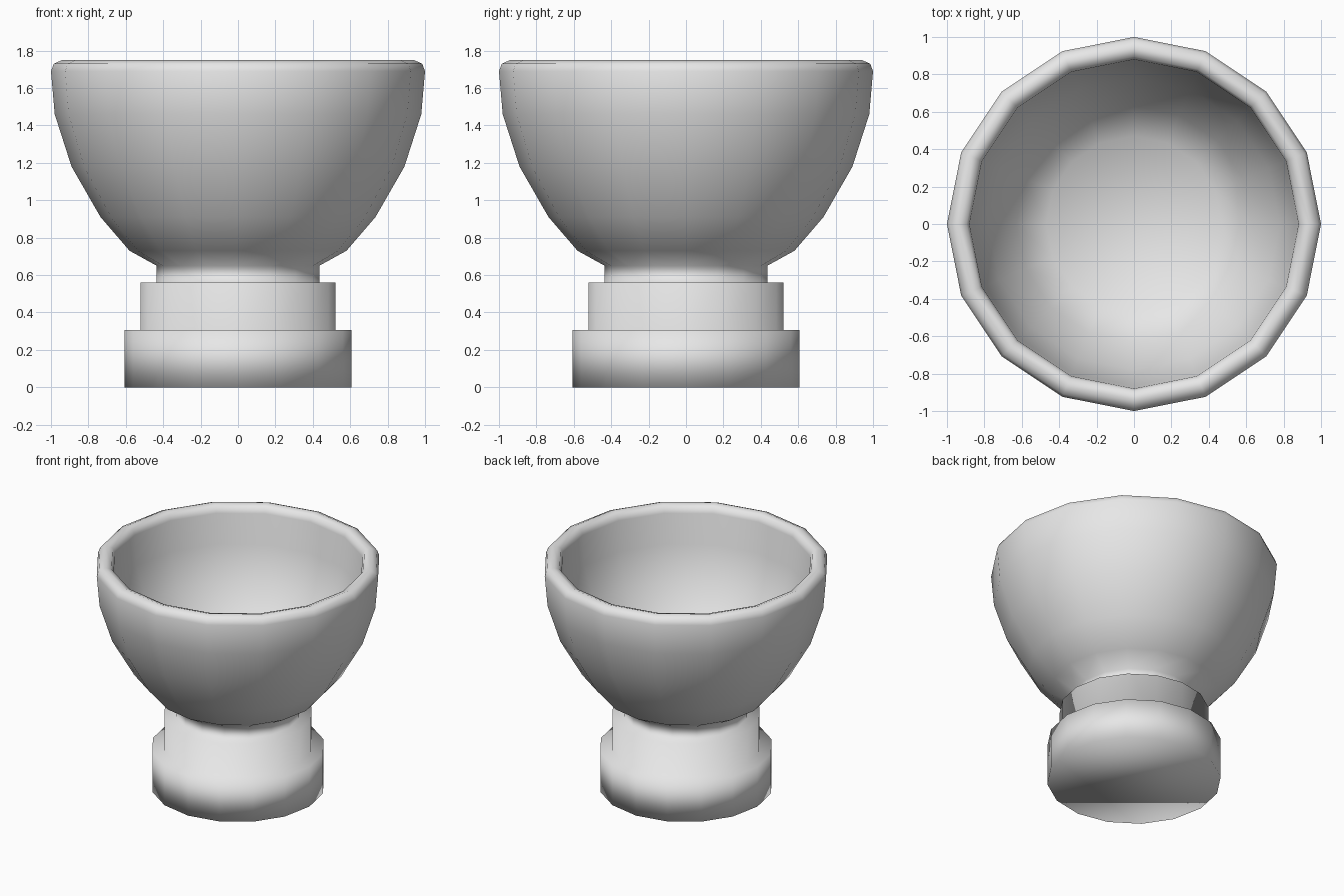
import bpy, bmesh, math

if "Cube" in bpy.data.objects:
    bpy.data.objects.remove(bpy.data.objects["Cube"])

SIDES = 16

clay = bpy.data.materials.new("plain_grey")
clay.diffuse_color = (0.8, 0.8, 0.8, 1)
clay.use_nodes = True
clay.node_tree.nodes["Principled BSDF"].inputs["Base Color"].default_value = clay.diffuse_color

# (radius, height) from the underside, up the outside, over the lip, down inside
profile = [
    (0.607, 0.0), (0.607, 0.305),                  # foot
    (0.522, 0.305), (0.522, 0.56),                 # collar
    (0.435, 0.56), (0.435, 0.65),                  # neck
    (0.58, 0.73), (0.735, 0.91), (0.89, 1.18),     # outer bowl
    (0.98, 1.46), (1.0, 1.69),
    (0.985, 1.73), (0.94, 1.75), (0.895, 1.735),   # rounded lip
    (0.88, 1.69), (0.865, 1.46), (0.78, 1.21),     # inner bowl
    (0.63, 0.96), (0.47, 0.81),
]


def lathe(name, points):
    bm = bmesh.new()
    rings = []
    for r, z in points:
        rings.append([bm.verts.new((r * math.cos(i * math.tau / SIDES),
                                    r * math.sin(i * math.tau / SIDES), z))
                      for i in range(SIDES)])
    for low, high in zip(rings, rings[1:]):
        for i in range(SIDES):
            j = (i + 1) % SIDES
            bm.faces.new((low[i], low[j], high[j], high[i]))
    # underside and bowl floor
    bm.faces.new(rings[0][::-1])
    bm.faces.new(rings[-1])
    # soft shading over the whole turned body
    for f in bm.faces:
        f.smooth = True
    mesh = bpy.data.meshes.new(name)
    bm.to_mesh(mesh)
    bm.free()
    mesh.materials.append(clay)
    obj = bpy.data.objects.new(name, mesh)
    bpy.context.collection.objects.link(obj)
    return obj


lathe("footed_bowl", profile)
